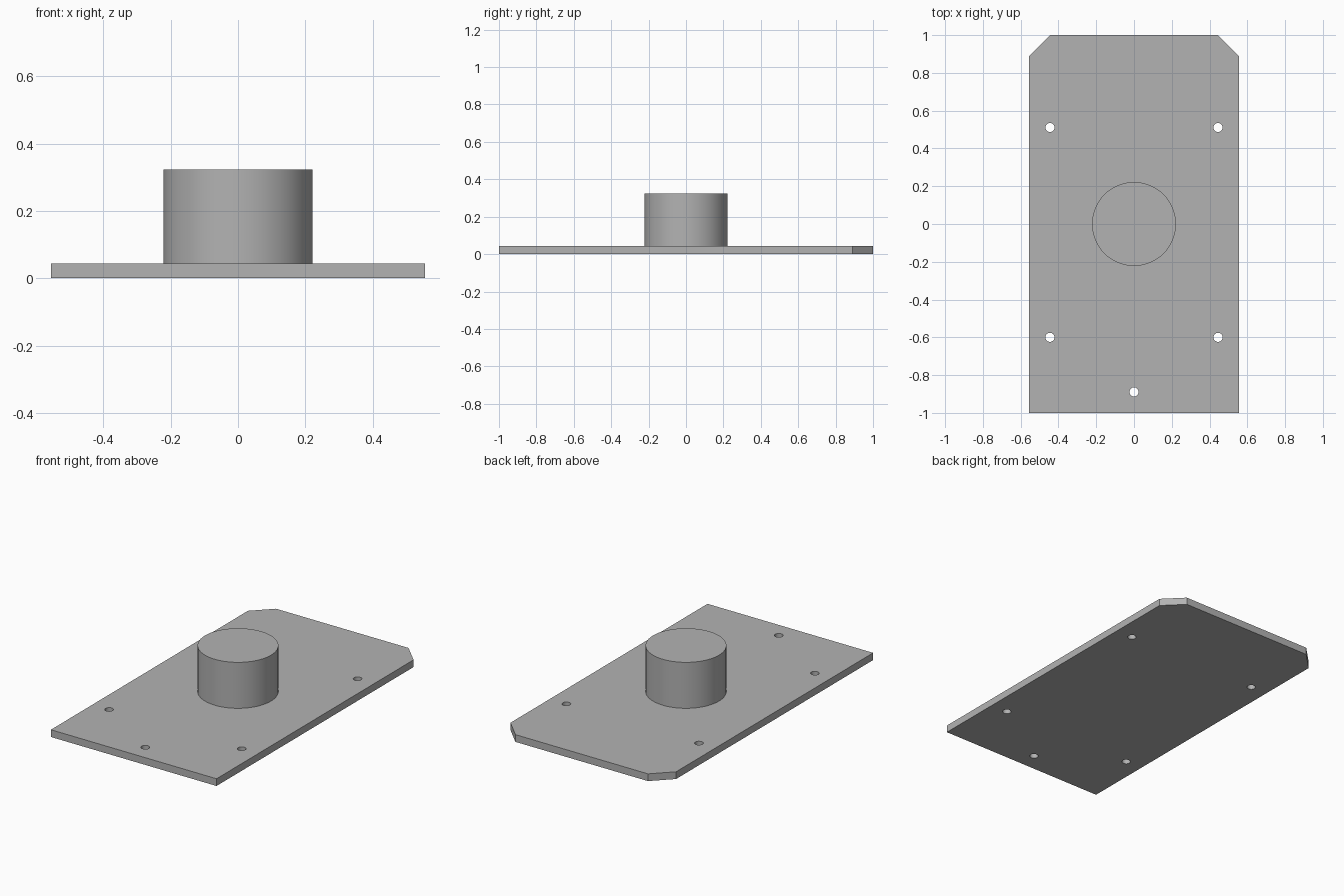
import bpy
import bmesh
import math

default = bpy.data.objects.get("Cube")
if default:
    bpy.data.objects.remove(default, do_unlink=True)

HALF_W, HALF_L, CHAMFER = 0.556, 1.0, 0.111
THICK, TOP = 0.044, 0.323
BOSS_R, HOLE_R = 0.222, 0.024

grey = bpy.data.materials.new("plain grey")
grey.use_nodes = True
colour = (0.45, 0.45, 0.45, 1)
grey.diffuse_color = colour
grey.node_tree.nodes["Principled BSDF"].inputs["Base Color"].default_value = colour


def cylinder(name, x, y, z0, z1, radius, sides):
    bpy.ops.mesh.primitive_cylinder_add(vertices=sides, radius=radius, depth=z1 - z0,
                                        location=(x, y, (z0 + z1) / 2))
    obj = bpy.context.object
    obj.name = name
    obj.data.materials.append(grey)
    return obj


# Base plate: rectangle with the two back corners cut off
right_side = [(HALF_W, -HALF_L), (HALF_W, HALF_L - CHAMFER), (HALF_W - CHAMFER, HALF_L)]
outline = right_side + [(-x, y) for x, y in reversed(right_side)]
bm = bmesh.new()
face = bm.faces.new([bm.verts.new((x, y, 0)) for x, y in outline])
top = bmesh.ops.extrude_face_region(bm, geom=[face])["geom"]
bmesh.ops.translate(bm, vec=(0, 0, THICK),
                    verts=[v for v in top if isinstance(v, bmesh.types.BMVert)])
bmesh.ops.recalc_face_normals(bm, faces=bm.faces)
mesh = bpy.data.meshes.new("base_plate")
bm.to_mesh(mesh)
bm.free()
mesh.materials.append(grey)
plate = bpy.data.objects.new("base_plate", mesh)
bpy.context.collection.objects.link(plate)

# Screw holes through the plate
hole_x = HALF_W - CHAMFER
for x, y in [(-hole_x, 0.511), (hole_x, 0.511), (-hole_x, -0.6), (hole_x, -0.6), (0, -0.889)]:
    cutter = cylinder("hole_cutter", x, y, -THICK, 2 * THICK, HOLE_R, 32)
    cutter.hide_render = True
    cut = plate.modifiers.new("screw_hole", "BOOLEAN")
    cut.operation = "DIFFERENCE"
    cut.solver = "EXACT"
    cut.object = cutter
    bpy.context.view_layer.objects.active = plate
    bpy.ops.object.modifier_apply(modifier=cut.name)
    bpy.data.objects.remove(cutter, do_unlink=True)

# Round boss standing on the plate
boss = cylinder("round_boss", 0, 0, THICK, TOP, BOSS_R, 96)

# Smooth the round walls, keep the rims sharp
for obj in (plate, boss):
    bpy.ops.object.select_all(action="DESELECT")
    obj.select_set(True)
    bpy.context.view_layer.objects.active = obj
    bpy.ops.object.shade_smooth_by_angle(angle=math.radians(30))
